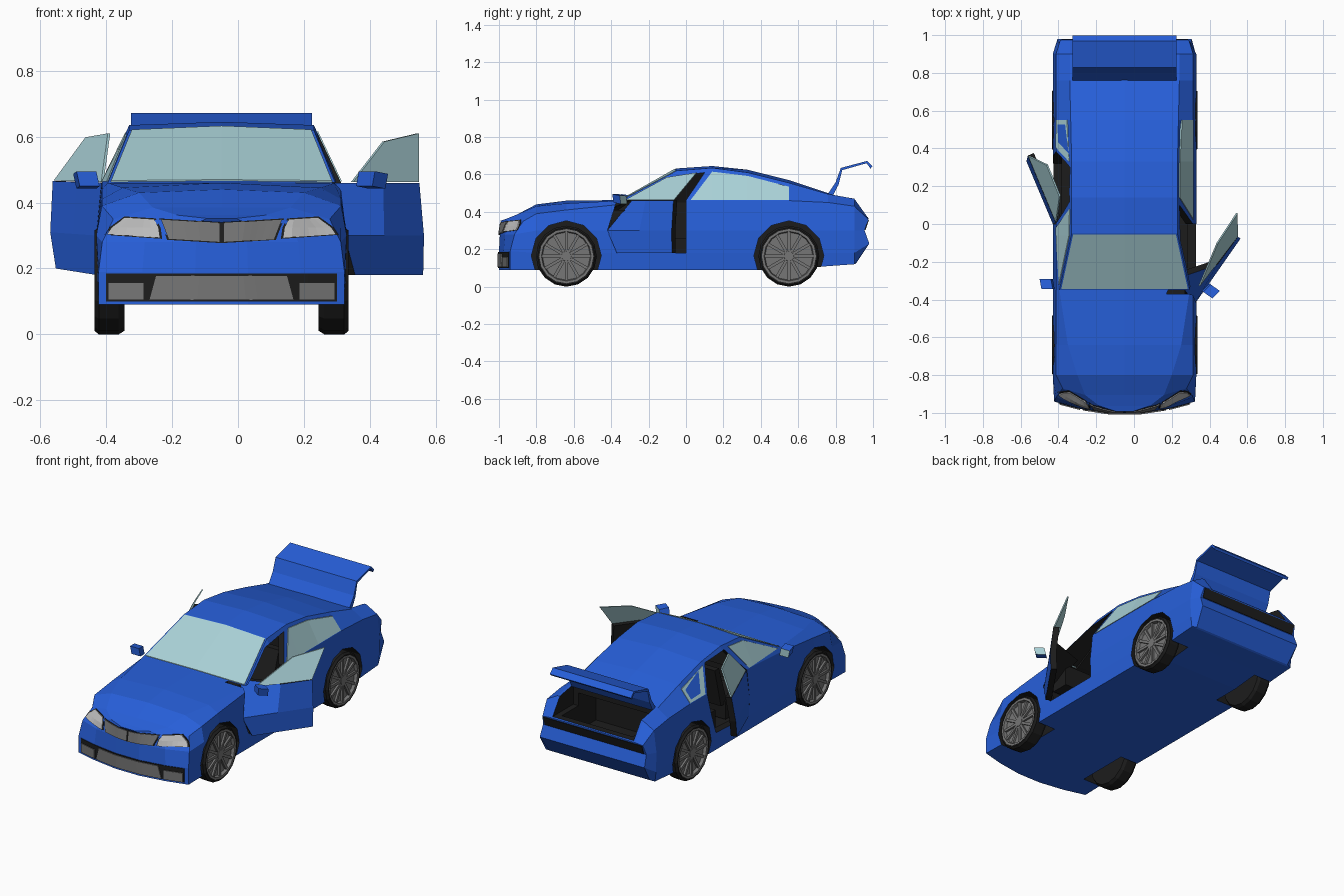
import bpy, bmesh, math
from mathutils import Vector, Matrix
from mathutils.bvhtree import BVHTree

if "Cube" in bpy.data.objects:
    bpy.data.objects.remove(bpy.data.objects["Cube"])


def material(name, r, g, b):
    m = bpy.data.materials.new(name)
    m.diffuse_color = (r, g, b, 1)
    m.use_nodes = True
    m.node_tree.nodes["Principled BSDF"].inputs["Base Color"].default_value = m.diffuse_color
    return m


BLUE = material("blue_paint", .02, .115, .70)
GLASS = material("pale_glass", .40, .64, .68)
DARK = material("dark_trim", .012, .012, .012)
GREY = material("mid_grey", .18, .18, .18)
LAMP = material("lamp_grey", .5, .5, .5)


def make(name, verts, faces, mats, index=None):
    me = bpy.data.meshes.new(name)
    me.from_pydata([tuple(v) for v in verts], [], faces)
    for m in mats:
        me.materials.append(m)
    if index:
        me.polygons.foreach_set("material_index", index)
    bm = bmesh.new()
    bm.from_mesh(me)
    bmesh.ops.recalc_face_normals(bm, faces=bm.faces)
    bm.to_mesh(me)
    bm.free()
    ob = bpy.data.objects.new(name, me)
    bpy.context.collection.objects.link(ob)
    return ob


def loft(name, stations, mat):
    """Mirrored half sections (x, z[, dy]) joined along y; the last number is the centre height."""
    verts, faces = [], []
    for y, *half, zc in stations:
        half = [(p[0], y + sum(p[2:]), p[1]) for p in half]
        verts += half + [(0, half[-1][1], zc)] + [(-a, b, c) for a, b, c in reversed(half)]
    k = len(half)
    n = 2 * k + 1
    for s in range(0, (len(stations) - 1) * n, n):
        faces += [(s + i, s + (i + 1) % n, s + n + (i + 1) % n, s + n + i) for i in range(n)]
    for b in (0, (len(stations) - 1) * n):
        faces += [(b + i, b + i + 1, b + n - i - 2, b + n - i - 1) for i in range(k - 1)]
        faces.append((b + k - 1, b + k, b + k + 1))
    return make(name, verts, faces, [mat])


def prism(name, outline, x0, x1, mat):
    n = len(outline)
    verts = [(x, y, z) for x in (x0, x1) for y, z in outline]
    faces = [(i, (i + 1) % n, n + (i + 1) % n, n + i) for i in range(n)]
    return make(name, verts, faces + [tuple(range(n)), tuple(range(n, 2 * n))], [mat])


def box(name, x0, x1, y0, y1, z0, z1, mat):
    return prism(name, [(y0, z0), (y1, z0), (y1, z1), (y0, z1)], x0, x1, mat)


def lathe(name, profile, cy, cz, side, seg, mat):
    verts, faces = [], []
    turns = [math.tau * i / seg for i in range(seg)]
    for x, r in profile:
        verts += [(side * x, cy + r * math.sin(a), cz - r * math.cos(a)) for a in turns]
    last = (len(profile) - 1) * seg
    for s in range(0, last, seg):
        faces += [(s + i, s + (i + 1) % seg, s + seg + (i + 1) % seg, s + seg + i) for i in range(seg)]
    faces += [tuple(range(seg)), tuple(range(last, last + seg))]
    return make(name, verts, faces, [mat])


# Closed body form: nose wraps round in plan, middle shares one lower section, tail is raked
def nose(y, w, shoulder_z, sweep, top_z):
    return (y, (w, .09), (w, .19), (w * .97, .28, sweep / 3), (w * .88, shoulder_z, sweep),
            (w * .56, top_z, sweep / 2), top_z)


def middle(y, belt_z, roof_w, roof_z, crown, bottom=.09):
    return (y, (.37, bottom), (.377, .18), (.38, .30), (.363, belt_z), (roof_w, roof_z), roof_z + crown)


body = loft("car_body", [
    nose(-1.0, .08, .34, .015, .352), nose(-.975, .24, .338, .025, .362), nose(-.94, .373, .35, .07, .385),
    middle(-.80, .39, .25, .43, .01), middle(-.64, .41, .30, .445, .015), middle(-.35, .44, .345, .46, .003),
    middle(-.05, .46, .28, .62, .012), middle(.14, .46, .28, .635, .01), middle(.33, .46, .28, .61, .015),
    middle(.55, .46, .285, .555, .015), middle(.76, .45, .29, .495, .005, .11),
    middle(.90, .43, .29, .47, .005, .12),
    (.98, (.34, .125, -.07), (.355, .23), (.35, .30, -.025), (.34, .36, -.005), (.29, .365, -.005), .367),
], BLUE)
bm = bmesh.new()
bm.from_mesh(body.data)
surface = BVHTree.FromBMesh(bm)
bm.free()

VIEWS = {"front": ((0, 1, 0), lambda u, v: (u, -3, v)), "rear": ((0, -1, 0), lambda u, v: (u, 3, v)),
         "right": ((-1, 0, 0), lambda u, v: (3, u, v)), "left": ((1, 0, 0), lambda u, v: (-3, u, v)),
         "top": ((0, 0, -1), lambda u, v: (u, v, 3))}


def panel(name, view, rows, mat, n=1, lift=.004, thick=.01, back=None):
    """Thin plate projected on the body form; each row is a pair of end points."""
    d, start = VIEWS[view]
    d = Vector(d)
    outer = []
    for (u0, v0), (u1, v1) in rows:
        for t in [i / n for i in range(n + 1)]:
            hit = surface.ray_cast(Vector(start(u0 + (u1 - u0) * t, v0 + (v1 - v0) * t)), d)[0]
            outer.append(hit - d * lift)
    w, m, off = n + 1, len(rows), len(outer)
    front = [(r * w + i, r * w + i + 1, r * w + w + i + 1, r * w + w + i)
             for r in range(m - 1) for i in range(n)]
    inner = [tuple(i + off for i in reversed(f)) for f in front]
    loop = (list(range(n)) + [r * w + n for r in range(m - 1)]
            + [(m - 1) * w + i for i in range(n, 0, -1)] + [r * w for r in range(m - 1, 0, -1)])
    rim = [(a, b, b + off, a + off) for a, b in zip(loop, loop[1:] + loop[:1])]
    idx = [0] * len(front) + [1] * (len(inner) + len(rim))
    return make(name, outer + [p + d * thick for p in outer], front + inner + rim, [mat, back or mat], idx)


def framed(name, rows, mat, n, scale):
    """Dark surround with a smaller coloured inset on the nose."""
    pts = [p for r in rows for p in r]
    cx, cz = (sum(p[i] for p in pts) / len(pts) for i in (0, 1))
    inset = [[(cx + (x - cx) * scale, cz + (z - cz) * scale) for x, z in r] for r in rows]
    panel(name + "_surround", "front", rows, DARK, n)
    panel(name, "front", inset, mat, n, .009)


def swing(objs, x, y, deg):
    m = (Matrix.Translation((x, y, 0)) @ Matrix.Rotation(math.radians(deg), 4, "Z")
         @ Matrix.Translation((-x, -y, 0)))
    for o in objs:
        o.data.transform(m)


# Cutters: wheel wells, cabin, boot, door openings
AXLES = (-.64, .55)
cutters = [lathe("well_cutter", [(.25, .187), (.6, .187)], y, .165, s, 12, DARK)
           for y in AXLES for s in (1, -1)]
cabin = [(-.41, .38, .31, .41), (-.32, .44, .31, .45), (-.04, .45, .255, .60),
         (.14, .45, .255, .615), (.345, .45, .255, .585)]
cutters.append(loft("cabin_cutter", [(y, (.33, .14), (.33, b), (w, z), z + .01) for y, b, w, z in cabin], DARK))
cutters.append(box("boot_cutter", -.275, .275, .77, 1.2, .372, .7, DARK))
cutters.append(box("boot_floor_cutter", -.24, .24, .60, .93, .22, .45, DARK))
front_door = [((-.36, .18), (0, .18)), ((-.42, .30), (0, .30)), ((-.37, .46), (0, .46))]
front_glass = [((-.33, .462), (0, .462)), ((-.09, .585), (.10, .61))]
rear_door = [((0, .18), (.32, .20)), ((0, .30), (.36, .31)), ((0, .46), (.385, .465))]
rear_glass = [((.005, .462), (.38, .467)), ((.12, .61), (.30, .598))]
for s, rows in ((1, front_door + front_glass), (-1, rear_door + rear_glass)):
    ring = [r[0] for r in rows] + [r[1] for r in reversed(rows)]
    cutters.append(prism("door_cutter", ring, s * .2, s * .6, DARK))
for c in cutters:
    c.hide_render = True
    mod = body.modifiers.new("cut", "BOOLEAN")
    mod.operation, mod.solver, mod.material_mode, mod.object = "DIFFERENCE", "EXACT", "TRANSFER", c
graph = bpy.context.evaluated_depsgraph_get()
body_mesh = bpy.data.meshes.new_from_object(body.evaluated_get(graph))
body.modifiers.clear()
body.data = body_mesh
for c in cutters:
    bpy.data.objects.remove(c)


# Door mirrors: a raked box with a glass back
def mirror(s):
    verts = [(s * (.37 + .06 * i + .01 * j + .01 * k), -.345 + .055 * j, .45 + .045 * k - .008 * j)
             for j in (0, 1) for k in (0, 1) for i in (0, 1)]
    return make("door_mirror", verts, [(0, 1, 3, 2), (0, 1, 5, 4), (1, 3, 7, 5), (3, 2, 6, 7),
                (2, 0, 4, 6), (4, 5, 7, 6)], [BLUE, GLASS], [0] * 5 + [1])


mirror(-1)
# Open front door on the right, open rear door on the left
swing([panel("open_front_door", "right", front_door, BLUE, 2, 0, .035, DARK),
       panel("front_door_glass", "right", front_glass, GLASS, 1, 0, .008), mirror(1)], .375, -.41, -35)
swing([panel("open_rear_door", "left", rear_door, BLUE, 2, 0, .035, DARK),
       panel("rear_door_glass", "left", rear_glass, GLASS, 1, 0, .008)], -.38, 0, 23)

# Fixed windows: side glass runs from the belt line to a given height at each y
panel("windscreen", "top", [((-.335, -.345), (.335, -.345)), ((-.272, -.055), (.272, -.055))], GLASS, 2)


def side_glass(name, view, tops):
    panel(name, view, [((y, .464), (y + lean, z)) for y, lean, z in tops], GLASS)


side_glass("rear_side_window", "right", [(.025, .005, .47), (.14, 0, .615), (.33, 0, .592), (.55, 0, .535)])
side_glass("front_side_window", "left", [(-.32, .01, .468), (-.06, 0, .598), (-.02, .10, .613)])
side_glass("quarter_window", "left", [(.405, -.075, .592), (.55, 0, .535)])

# Nose: grilles and lamps
panel("lower_intake", "front", [((-.35, .10), (.35, .10)), ((-.35, .185), (.35, .185))], DARK, 16)
panel("lower_grille", "front", [((-.22, .105), (.22, .105)), ((-.20, .178), (.20, .178))], GREY, 12, .009)
for s in (1, -1):
    framed("upper_grille", [((0, .277), (s * .165, .287)), ((0, .34), (s * .19, .352))], GREY, 8, .94)
    framed("headlight", [((s * .18, .29), (s * .355, .302)), ((s * .185, .325), (s * .34, .325)),
                         ((s * .20, .352), (s * .295, .358))], LAMP, 6, .92)
    panel("fog_light", "front", [((s * .235, z), (s * .345, z)) for z in (.105, .158)], GREY, 3, .009)

# Tail strip and raised boot lid
panel("tail_strip", "rear", [((-.335, z), (.335, z)) for z in (.302, .357)], DARK, 2)
lid = [(.76, .498), (.80, .558), (.828, .635), (.968, .672), (.997, .643)]
under = [(y + .025 - .009 * i, z - .012) for i, (y, z) in enumerate(lid)]
prism("raised_boot_lid", lid + under[::-1], -.275, .275, BLUE)

# Wheels: tyre, rim, spokes
tyre = [(.295, .12), (.295, .152), (.312, .163), (.372, .163), (.385, .153), (.383, .143), (.35, .14)]
rim = [(.34, .145), (.384, .145), (.384, .133), (.366, .128), (.366, .03), (.38, .026)]
for y in AXLES:
    for s in (1, -1):
        lathe("tyre", tyre, y, .163, s, 16, DARK)
        lathe("wheel_rim", rim, y, .163, s, 16, GREY)
        for i in range(12):
            spoke = box("wheel_spoke", s * .36, s * .378, -.008, .008, .02, .137, GREY)
            spoke.data.transform(Matrix.Translation((0, y, .163)) @ Matrix.Rotation(math.tau * i / 12, 4, "X"))

# Dark cabin fittings
for x in (-.16, .16):
    box("seat_cushion", x - .1, x + .1, -.16, .06, .15, .26, DARK)
    prism("seat_back", [(.03, .24), (.09, .24), (.15, .48), (.11, .48)], x - .09, x + .09, DARK)
box("rear_bench", -.29, .29, .20, .34, .15, .27, DARK)
box("dashboard", -.32, .32, -.40, -.29, .28, .41, DARK)

# The car sits left of centre because of the wide open door
for o in bpy.data.objects:
    o.location.x -= .05
